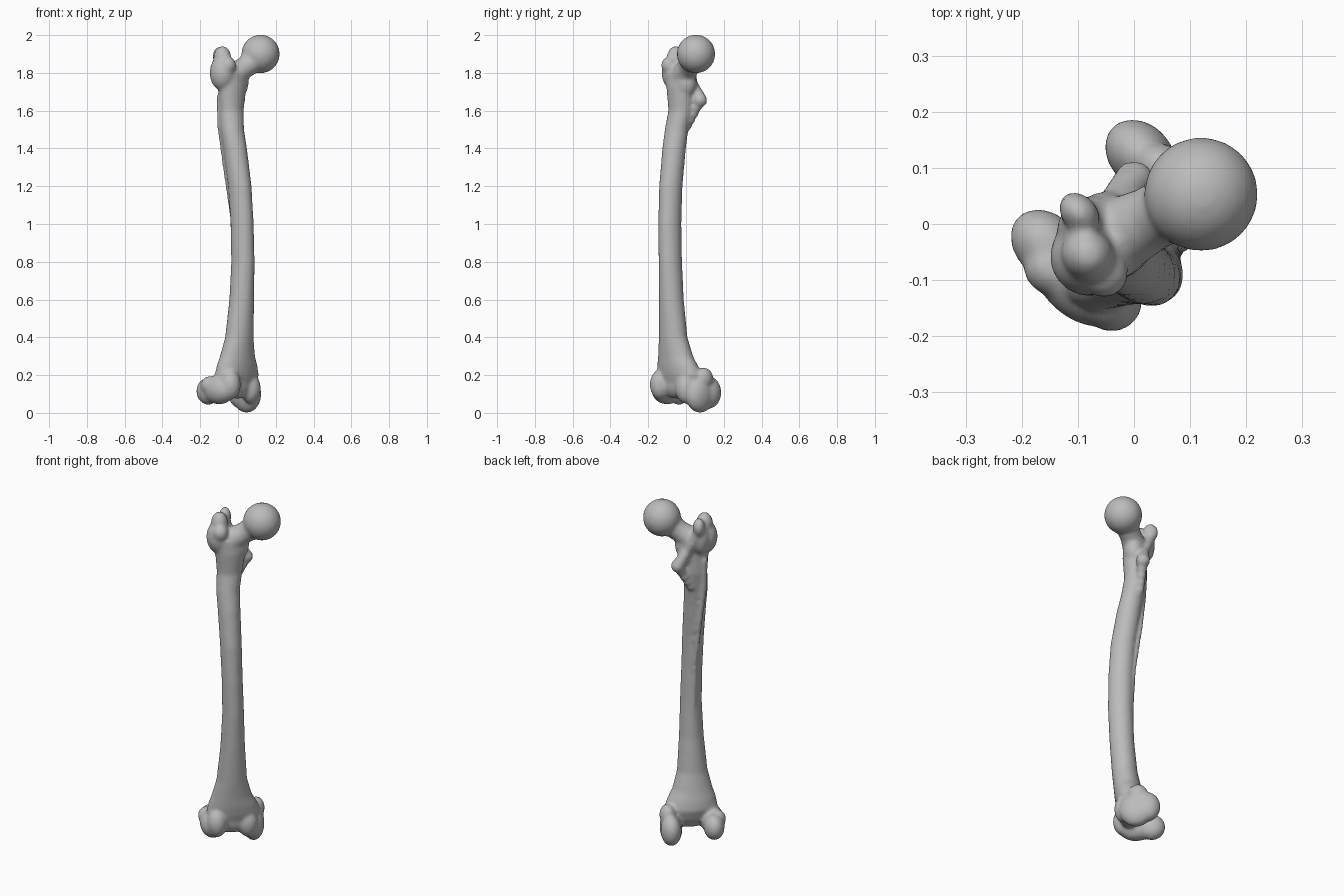
import bpy, bmesh, math
from mathutils import Vector, Matrix

cube = bpy.data.objects.get("Cube")
if cube:
    bpy.data.objects.remove(cube, do_unlink=True)

bm = bmesh.new()


def blob(centre, radii):
    """Ellipsoid; local x is medial, local -y is anterior."""
    m = Matrix.Translation(centre) @ Matrix.Diagonal((*radii, 1))
    bmesh.ops.create_uvsphere(bm, u_segments=24, v_segments=14, radius=1, matrix=m)


def ridge(points, steps=4):
    """Rounded ridge through (x, y, z, radius) points."""
    for a, b in zip(points, points[1:]):
        for i in range(steps + 1):
            p = Vector(a).lerp(Vector(b), i / steps)
            blob(p[:3], (p[3],) * 3)


def loft(sections, sides=24):
    """Closed tube through rising elliptical (z, x, y, rx, ry) sections."""
    rings = []
    for z, x, y, rx, ry in sections:
        angles = [math.tau * i / sides for i in range(sides)]
        rings.append([bm.verts.new((x + rx * math.cos(t), y + ry * math.sin(t), z)) for t in angles])
    for low, high in zip(rings, rings[1:]):
        for i in range(sides):
            j = (i + 1) % sides
            bm.faces.new((low[i], low[j], high[j], high[i]))
    bm.faces.new(rings[0][::-1])
    bm.faces.new(rings[-1])


# Bowed shaft, flaring at both ends
loft([
    (.13, -.03, -.02, .12, .06),
    (.2, -.03, -.02, .145, .08),
    (.25, -.035, -.028, .13, .08),
    (.3, -.041, -.037, .108, .075),
    (.4, -.043, -.053, .082, .069),
    (.6, -.041, -.069, .066, .066),
    (.8, -.04, -.077, .058, .066),
    (1.0, -.045, -.076, .056, .066),
    (1.2, -.05, -.064, .058, .066),
    (1.4, -.055, -.034, .061, .064),
    (1.5, -.057, -.014, .064, .061),
    (1.6, -.045, .004, .069, .06),
    (1.72, -.042, .0, .082, .065),
    (1.8, -.05, .0, .09, .06),
])

# Crest along the back of the shaft
loft([
    (.55, -.042, -.01, .01, .01),
    (.75, -.042, -.018, .012, .012),
    (1.05, -.05, -.006, .014, .014),
    (1.3, -.068, .024, .016, .016),
    (1.5, -.088, .04, .018, .018),
    (1.68, -.09, .045, .02, .02),
], 12)

# Ball head and neck
blob((.122, -.047, 1.9), (.102, .102, .102))
ridge([(-.05, .01, 1.77, .07), (.03, -.015, 1.825, .058), (.1, -.04, 1.88, .066)])
blob((-.02, 0, 1.75), (.08, .06, .09))

# Greater trochanter with its rear hook
blob((-.1, .015, 1.8), (.068, .07, .095))
blob((-.1, -.03, 1.84), (.042, .038, .045))
blob((-.097, .02, 1.875), (.046, .05, .068))
blob((-.07, .06, 1.81), (.045, .045, .09))
blob((-.055, .083, 1.887), (.032, .042, .052))

# Lesser trochanter and the crest leading to it
ridge([(-.05, .075, 1.84, .03), (.0, .055, 1.74, .026), (.053, .053, 1.655, .038)])
ridge([(.05, .05, 1.65, .03), (-.02, .03, 1.52, .025)])

# Lateral condyle
blob((-.137, .085, .115), (.056, .071, .072))
blob((-.14, .0, .122), (.066, .1, .077))
blob((-.125, -.068, .15), (.055, .056, .08))
blob((-.162, .05, .145), (.046, .05, .05))

# Medial condyle
blob((.095, .08, .108), (.056, .07, .085))
blob((.085, .02, .1), (.06, .092, .1))
blob((.045, -.05, .13), (.055, .052, .08))
blob((.105, .03, .18), (.044, .055, .06))

# Bridge under the shallow front groove
blob((-.035, -.03, .15), (.11, .058, .075))

# The whole bone is twisted about its long axis
bmesh.ops.rotate(bm, verts=bm.verts, cent=(0, 0, 0), matrix=Matrix.Rotation(math.radians(45), 3, 'Z'))
mesh = bpy.data.meshes.new("thigh_bone")
bm.to_mesh(mesh)
bm.free()

# Material
grey = bpy.data.materials.new("bone_grey")
grey.use_nodes = True
colour = (.5, .5, .5, 1)
grey.diffuse_color = colour
grey.node_tree.nodes["Principled BSDF"].inputs["Base Color"].default_value = colour
mesh.materials.append(grey)

# Fuse the parts into one smooth skin
bone = bpy.data.objects.new("thigh_bone", mesh)
bpy.context.collection.objects.link(bone)
remesh = bone.modifiers.new("Fuse", 'REMESH')
remesh.mode = 'VOXEL'
remesh.voxel_size = .009
remesh.use_smooth_shade = True
soften = bone.modifiers.new("Soften", 'SMOOTH')
soften.factor = .5
soften.iterations = 9
